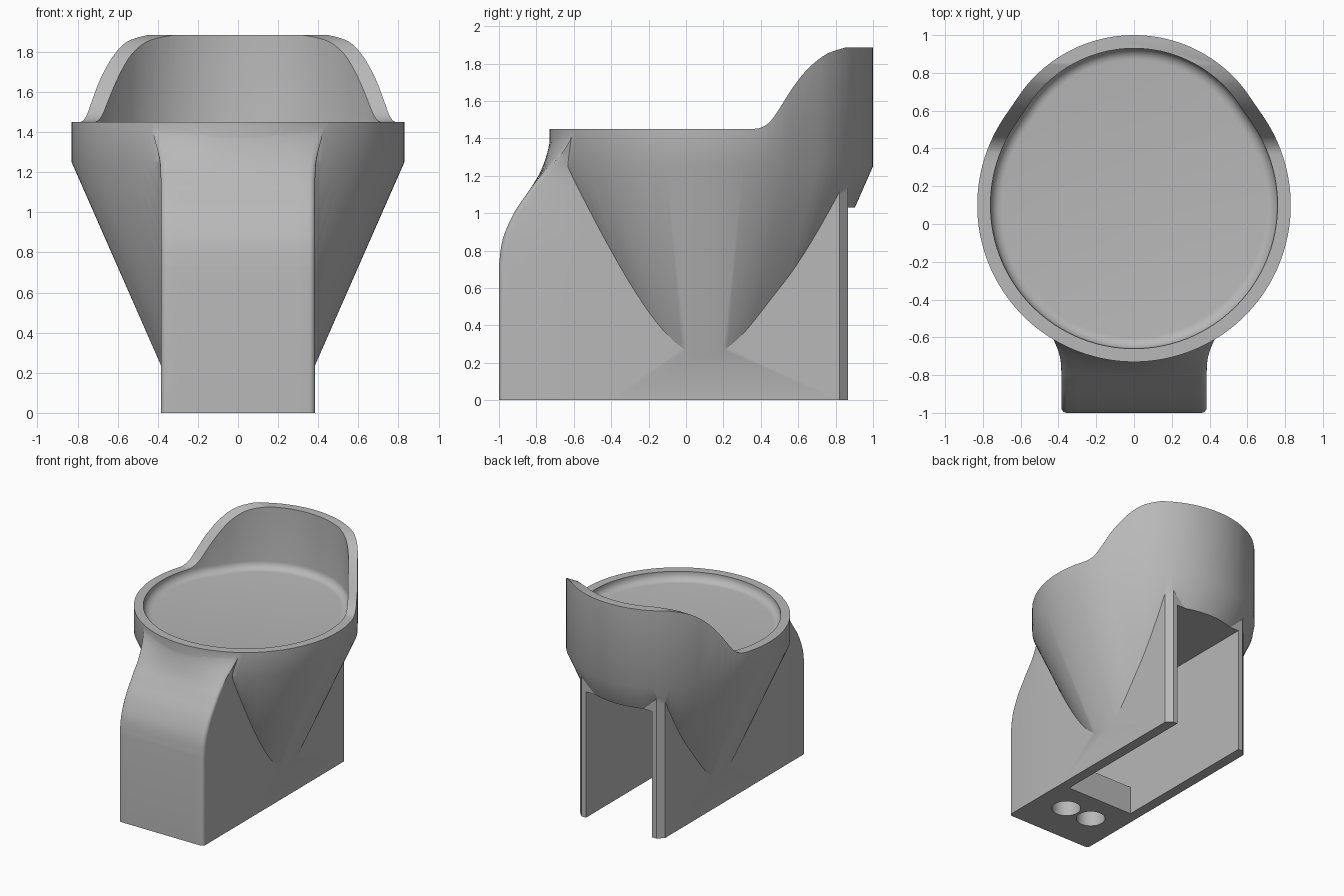
import bpy, bmesh, math

if "Cube" in bpy.data.objects:
    bpy.data.objects.remove(bpy.data.objects["Cube"])

grey = bpy.data.materials.new("light_grey")
grey.use_nodes = True
colour = (0.48, 0.48, 0.48, 1)
grey.diffuse_color = colour
grey.node_tree.nodes["Principled BSDF"].inputs["Base Color"].default_value = colour


def loft(name, rings):
    """Closed solid through rings with equal point counts."""
    bm = bmesh.new()
    rows = [[bm.verts.new(p) for p in ring] for ring in rings]
    n = len(rows[0])
    for a, b in zip(rows, rows[1:]):
        for i in range(n):
            j = (i + 1) % n
            bm.faces.new((a[i], a[j], b[j], b[i]))
    bm.faces.new(rows[0][::-1])
    bm.faces.new(rows[-1])
    bmesh.ops.recalc_face_normals(bm, faces=bm.faces)
    mesh = bpy.data.meshes.new(name)
    bm.to_mesh(mesh)
    bm.free()
    mesh.materials.append(grey)
    obj = bpy.data.objects.new(name, mesh)
    bpy.context.collection.objects.link(obj)
    return obj


def side_prism(name, profile, half):
    """Extrude a (y, z) profile across x."""
    return loft(name, [[(x, y, z) for y, z in profile] for x in (-half, half)])


def smooth_path(pts, steps=5):
    """Catmull-Rom curve through the points."""
    p = [pts[0]] + pts + [pts[-1]]
    out = []
    for a, b, c, d in zip(p, p[1:], p[2:], p[3:]):
        for k in range(steps):
            t = k / steps
            out.append(tuple(
                0.5 * (2 * q + (r - o) * t + (2 * o - 5 * q + 4 * r - s) * t * t
                       + (3 * q - o - 3 * r + s) * t ** 3)
                for o, q, r, s in zip(a, b, c, d)))
    return out + [pts[-1]]


# Cup outline: a large front circle blended into a smaller rear circle
FRONT_Y, FRONT_R = 0.10, 0.83
REAR_Y, REAR_R = 0.26, 0.74


def cup_ring(z, inset, count=112):
    split = (FRONT_R - REAR_R) / (REAR_Y - FRONT_Y)
    ring = []
    for i in range(count):
        a = math.tau * (i + 0.5) / count
        rear = math.sin(a) > split
        cy, r = (REAR_Y, REAR_R) if rear else (FRONT_Y, FRONT_R)
        ring.append(((r - inset) * math.cos(a), cy + (r - inset) * math.sin(a), z))
    return ring


# Cup with straight wall and tapering underside
TAPER = 0.44
body = loft("cup_stand", [cup_ring(0.15, TAPER * 1.1), cup_ring(1.25, 0), cup_ring(2.0, 0)])


# Base block with a shoulder that flows into the cup front
HALF = 0.385
shoulder = smooth_path([(-1, 0.72), (-0.98, 0.86), (-0.92, 1.0), (-0.84, 1.12),
                        (-0.78, 1.22), (-0.74, 1.34), (-0.725, 1.45)])


def block_ring(y, z):
    t = min(max((z - 1.12) / 0.33, 0), 1)
    t = t * t * (3 - 2 * t)
    w = HALF + 0.045 * t * t
    r = 0.03
    xs = [(w - r) * k / 6 for k in range(7)]
    xs += [w - r + r * math.sin(math.pi * k / 8) for k in range(1, 5)]
    front = []
    for x in xs:
        bulge = FRONT_R - math.sqrt(FRONT_R ** 2 - x * x)
        u = max(0, x - w + r) / r
        corner = r * (1 - math.sqrt(max(0, 1 - u * u))) * (1 - t)
        front.append((x, y + t * (bulge + 0.004) + corner, z))
    right = front + [(w, -0.45, z), (HALF, -0.4, z), (HALF, 0.82, z), (0.34, 0.865, z)]
    left = [(-x, yy, zz) for x, yy, zz in right[:0:-1]]
    return right + left


block = loft("base_block", [block_ring(y, z)
                            for y, z in [(-1, 0)] + shoulder + [(-0.724, 1.48)]])

# Bowl recess with a rounded floor edge
recess = loft("bowl_recess", [cup_ring(1.38 + 0.06 * (1 - math.cos(a)),
                                       0.13 - 0.06 * math.sin(a))
                              for a in [math.pi / 2 * k / 6 for k in range(7)]]
              + [cup_ring(2.2, 0.07)])

# Rim line sweeping up to the tall back
rim = smooth_path([(0.35, 1.45), (0.40, 1.457), (0.45, 1.49), (0.50, 1.56), (0.57, 1.67),
                   (0.65, 1.77), (0.75, 1.85), (0.85, 1.885)])
rim_cut = side_prism("rim_cut", [(-2, 1.45)] + rim + [(1.5, 1.885), (1.5, 2.5), (-2, 2.5)], 1.5)

# Inner cavity, open at the back and partly underneath
cavity = side_prism("cavity", [(-0.4, -0.1), (1.3, -0.1), (1.3, 1.03), (-0.78, 1.03),
                               (-0.9, 0.72), (-0.9, 0.23), (-0.4, 0.23)], 0.30)

# Flat back below the cup
back_cut = side_prism("back_cut", [(0.866, -0.1), (1.3, -0.1), (1.3, 1.03), (0.866, 1.03)], 1)


# Two round holes in the floor plate
def hole(x):
    return loft("floor_hole", [[(x + 0.108 * math.cos(math.tau * k / 40),
                                 -0.65 + 0.108 * math.sin(math.tau * k / 40), z)
                                for k in range(40)] for z in (-0.1, 0.3)])


steps = [(block, 'UNION')] + [(c, 'DIFFERENCE') for c in
                              (recess, rim_cut, cavity, back_cut, hole(0.12), hole(-0.12))]
bpy.ops.object.select_all(action='DESELECT')
bpy.context.view_layer.objects.active = body
body.select_set(True)
for tool, operation in steps:
    mod = body.modifiers.new(tool.name, 'BOOLEAN')
    mod.operation = operation
    mod.solver = 'EXACT'
    mod.object = tool
    bpy.ops.object.modifier_apply(modifier=mod.name)
    bpy.data.objects.remove(tool)

bpy.ops.object.shade_smooth_by_angle(angle=math.radians(28))
